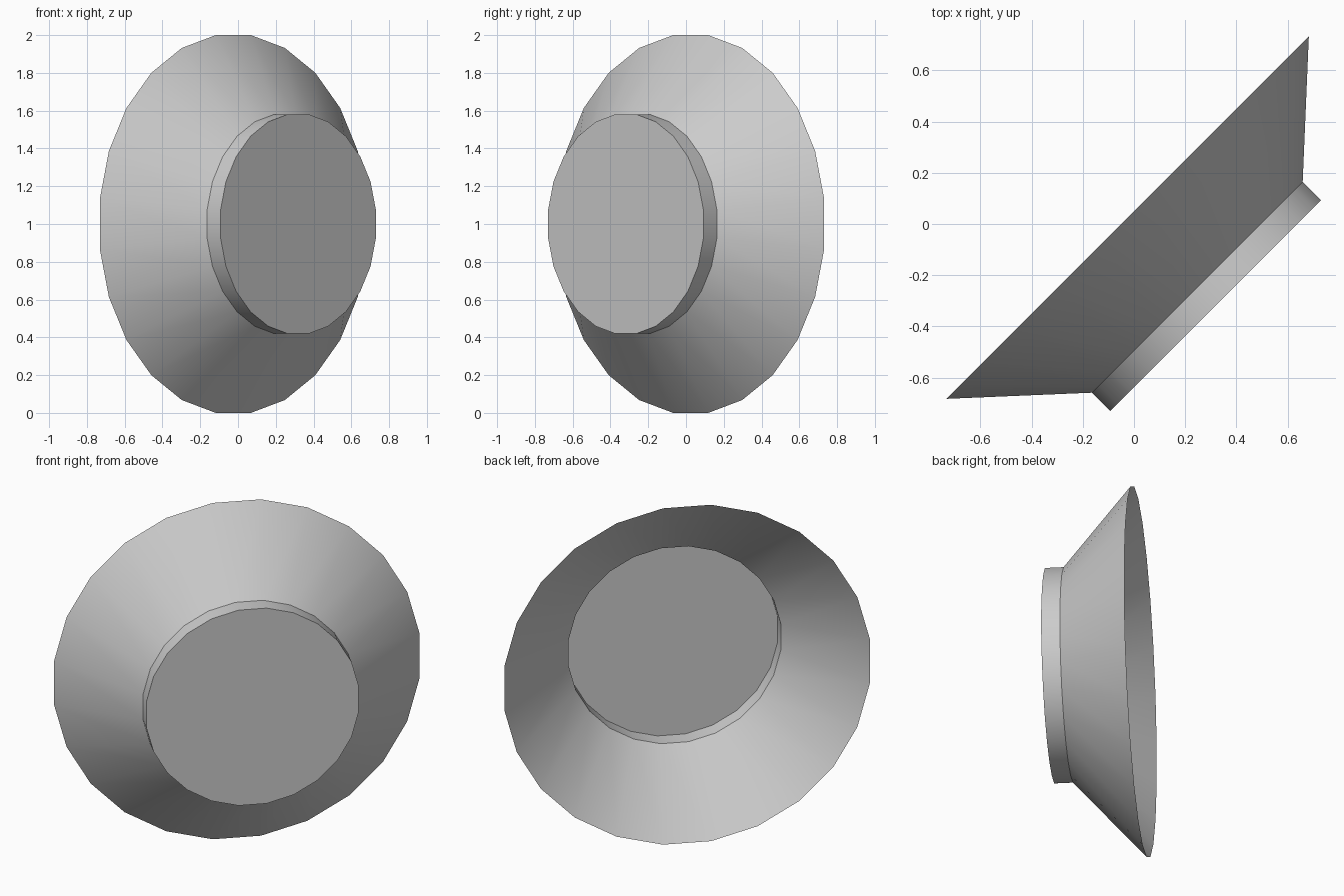
import bpy, bmesh, math
from mathutils import Matrix

if "Cube" in bpy.data.objects:
    bpy.data.objects.remove(bpy.data.objects["Cube"])

SIDES = 24
HALF = math.pi / SIDES
FIT = 1 / math.cos(HALF)          # flats, not corners, touch the given radius

# Axis points horizontally to the front right, 1 unit above the floor
AXIS = (Matrix.Translation((0, 0, 1))
        @ Matrix.Rotation(math.radians(-45), 4, 'Z')
        @ Matrix.Rotation(math.radians(90), 4, 'Y'))

# (radius, distance along the axis): open rim, neck, closed back
PROFILE = [(1.0, -0.035), (0.581, 0.35), (0.581, 0.451)]


def ring(bm, radius, dist):
    r = radius * FIT
    return [bm.verts.new(AXIS @ Matrix.Rotation(2 * HALF * i + HALF, 4, 'Z')
                         @ Matrix.Translation((r, 0, dist)).translation)
            for i in range(SIDES)]


# Hollow thin-walled reflector with a short collar and end cap
bm = bmesh.new()
rings = [ring(bm, r, d) for r, d in PROFILE]
for a, b in zip(rings, rings[1:]):
    for i in range(SIDES):
        j = (i + 1) % SIDES
        bm.faces.new((a[i], a[j], b[j], b[i]))
bm.faces.new(rings[-1])
bm.normal_update()

mesh = bpy.data.meshes.new("reflector_dish")
bm.to_mesh(mesh)
bm.free()
dish = bpy.data.objects.new("reflector_dish", mesh)
bpy.context.collection.objects.link(dish)

# Smooth around the cone, crisp at the neck and back edges
bpy.context.view_layer.objects.active = dish
dish.select_set(True)
bpy.ops.object.shade_smooth_by_angle(angle=math.radians(30))
